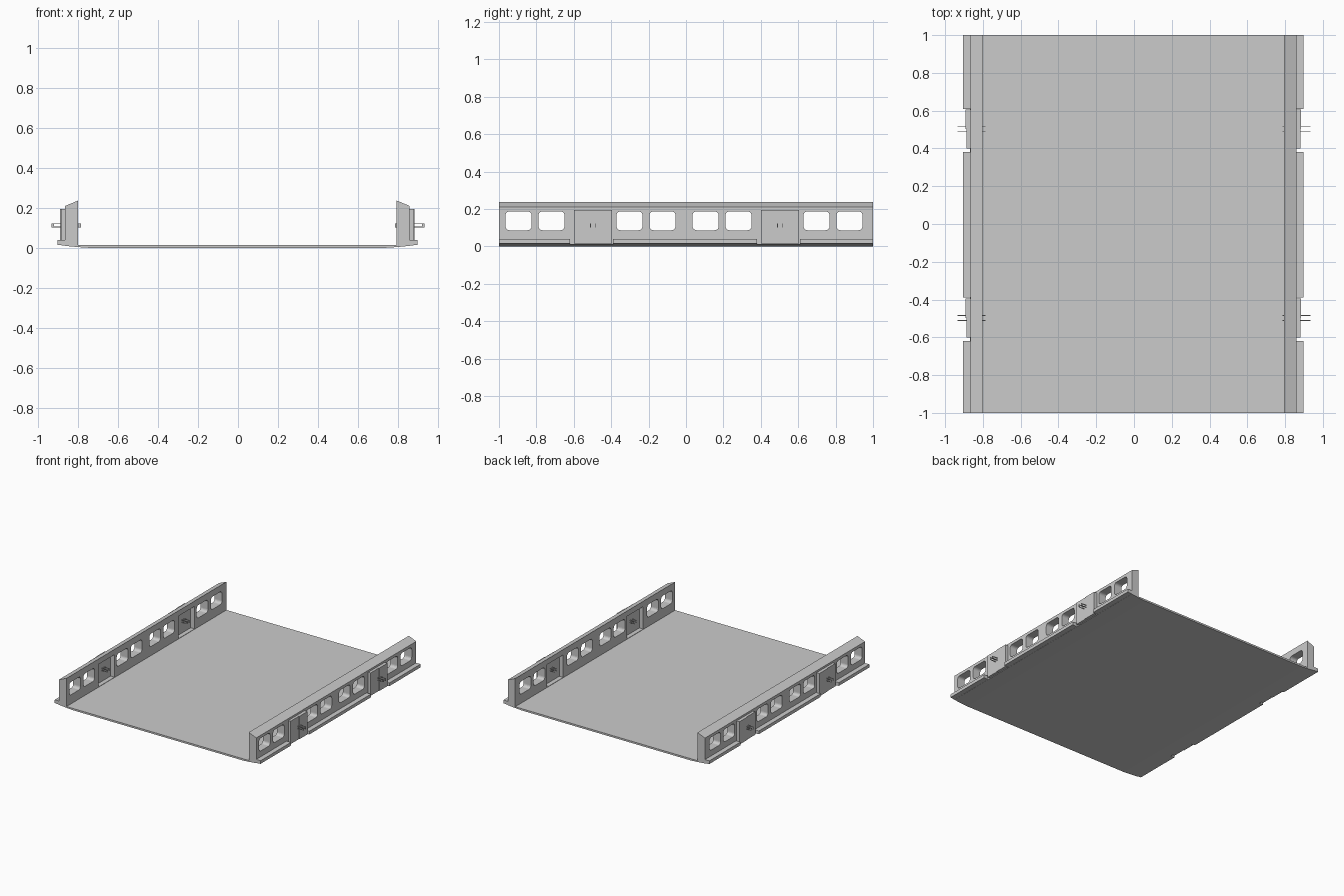
import bpy, bmesh
from math import cos, sin, pi

if "Cube" in bpy.data.objects:
    bpy.data.objects.remove(bpy.data.objects["Cube"])

CX = -0.003          # mirror plane of the two walls


def make_object(name, bm):
    bmesh.ops.recalc_face_normals(bm, faces=bm.faces)
    me = bpy.data.meshes.new(name)
    bm.to_mesh(me)
    bm.free()
    ob = bpy.data.objects.new(name, me)
    bpy.context.collection.objects.link(ob)
    return ob


def add_prism(bm, ring_a, ring_b):
    a = [bm.verts.new(p) for p in ring_a]
    b = [bm.verts.new(p) for p in ring_b]
    bm.faces.new(a)
    bm.faces.new(b[::-1])
    for i in range(len(a)):
        j = (i + 1) % len(a)
        bm.faces.new((a[i], b[i], b[j], a[j]))


def add_along_y(bm, profile, y0, y1):
    add_prism(bm, [(x, y0, z) for x, z in profile], [(x, y1, z) for x, z in profile])


def add_box(bm, x0, x1, y0, y1, z0, z1):
    add_along_y(bm, [(x0, z0), (x1, z0), (x1, z1), (x0, z1)], y0, y1)


def rounded_rect(y0, y1, z0, z1, r, n=5):
    pts = []
    corners = [(y1 - r, z1 - r), (y0 + r, z1 - r), (y0 + r, z0 + r), (y1 - r, z0 + r)]
    for k, (cy, cz) in enumerate(corners):
        for i in range(n + 1):
            t = (k + i / n) * pi / 2
            pts.append((cy + r * cos(t), cz + r * sin(t)))
    return pts


# floor slab with a shallow chamfered underside
half = [(0.864, 0.014), (0.864, 0.010), (0.80, 0.004), (0.74, 0.0)]
profile = [(CX + x, z) for x, z in half] + [(CX - x, z) for x, z in reversed(half)]
bm = bmesh.new()
add_along_y(bm, profile, -1, 1)
make_object("floor", bm)

WINDOWS = [-0.895, -0.719, -0.302, -0.126, 0.105, 0.281, 0.698, 0.874]
DOORS = [-0.5, 0.5]

for side, s in (("left", -1), ("right", 1)):
    def X(d):
        return CX + s * d

    # wall with sloped top
    bm = bmesh.new()
    add_along_y(bm, [(X(0.798), 0.005), (X(0.863), 0.012), (X(0.863), 0.21), (X(0.798), 0.237)], -1, 1)
    wall = make_object(side + "_wall", bm)

    # window and doorway openings
    bm = bmesh.new()
    for y in WINDOWS:
        ring = rounded_rect(y - 0.07, y + 0.07, 0.086, 0.187, 0.022)
        add_prism(bm, [(X(0.7), *p) for p in ring], [(X(1.0), *p) for p in ring])
    for y in DOORS:
        add_box(bm, X(0.7), X(1.0), y - 0.1, y + 0.1, 0.017, 0.195)
    cutter = make_object("opening_cutter", bm)
    cutter.hide_render = True
    mod = wall.modifiers.new("openings", 'BOOLEAN')
    mod.object = cutter
    mod.operation = 'DIFFERENCE'
    mod.solver = 'EXACT'
    bpy.context.view_layer.objects.active = wall
    bpy.ops.object.modifier_apply(modifier=mod.name)
    bpy.data.objects.remove(cutter)

    # outer ledge, interrupted at the doors
    bm = bmesh.new()
    for y0, y1 in ((-1, -0.62), (-0.39, 0.38), (0.61, 1)):
        add_along_y(bm, [(X(0.862), 0.011), (X(0.901), 0.015), (X(0.901), 0.04), (X(0.862), 0.04)], y0, y1)
    make_object(side + "_ledge", bm)

    for tag, y in zip(("front", "rear"), DOORS):
        # two door leaves
        bm = bmesh.new()
        add_box(bm, X(0.832), X(0.884), y - 0.1, y + 0.002, 0.014, 0.195)
        add_box(bm, X(0.832), X(0.888), y + 0.003, y + 0.105, 0.014, 0.195)
        make_object(f"{side}_{tag}_door", bm)

        # D-shaped handles on both faces of each leaf
        bm = bmesh.new()
        for hy in (y - 0.011, y + 0.015):
            for grip, end, root in ((0.922, 0.934, 0.88), (0.798, 0.786, 0.836)):
                y0, y1 = hy - 0.002, hy + 0.002
                add_box(bm, s * grip, s * end, y0, y1, 0.102, 0.123)
                for z in (0.102, 0.119):
                    add_box(bm, s * root, s * grip, y0, y1, z, z + 0.004)
        make_object(f"{side}_{tag}_door_handles", bm)
